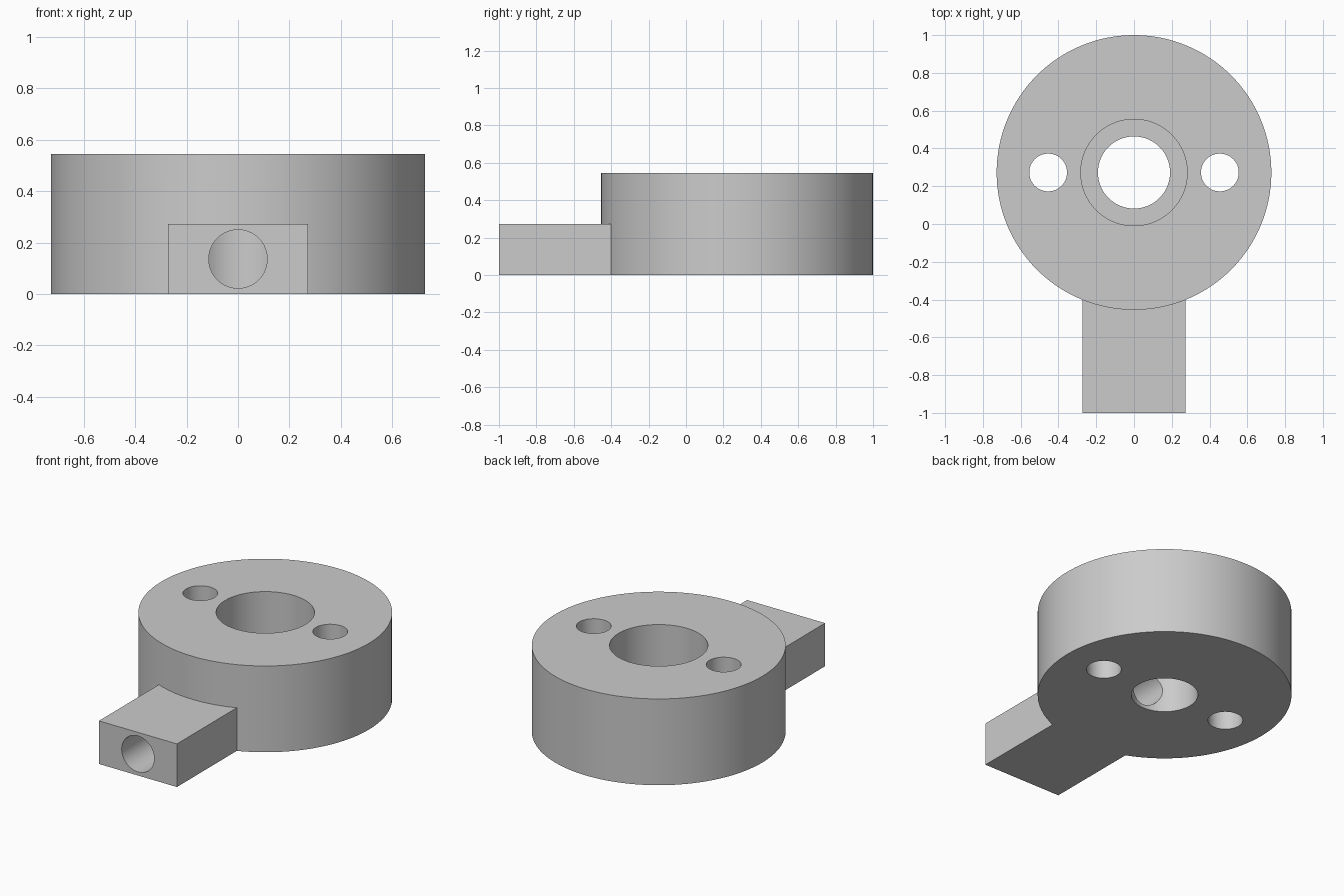
import bpy
import math

old = bpy.data.objects.get("Cube")
if old:
    bpy.data.objects.remove(old, do_unlink=True)

U = 1 / 11            # one design unit
CY = 3 * U            # centre of the ring along y
HEIGHT = 6 * U

grey = bpy.data.materials.new("plain grey")
grey.use_nodes = True
colour = (0.6, 0.6, 0.6, 1)
grey.diffuse_color = colour
grey.node_tree.nodes["Principled BSDF"].inputs["Base Color"].default_value = colour


def cylinder(name, radius, z0, z1, x=0, sides=96):
    bpy.ops.mesh.primitive_cylinder_add(
        vertices=sides, radius=radius, depth=z1 - z0, location=(x, CY, (z0 + z1) / 2))
    ob = bpy.context.object
    ob.name = name
    ob.data.materials.append(grey)
    return ob


def combine(target, other, operation):
    other.hide_render = True
    mod = target.modifiers.new(other.name, "BOOLEAN")
    mod.operation = operation
    mod.solver = "EXACT"
    mod.object = other
    bpy.context.view_layer.objects.active = target
    bpy.ops.object.modifier_apply(modifier=mod.name)
    bpy.data.objects.remove(other, do_unlink=True)


# Round body
body = cylinder("ring_with_arm", 8 * U, 0, HEIGHT, sides=128)

# Rectangular arm reaching forward from the body
y0, y1 = -1, -0.2
bpy.ops.mesh.primitive_cube_add(size=1, location=(0, (y0 + y1) / 2, 1.5 * U))
arm = bpy.context.object
arm.name = "arm"
arm.scale = (6 * U, y1 - y0, 3 * U)
bpy.ops.object.transform_apply(location=False, rotation=False, scale=True)
arm.data.materials.append(grey)
combine(body, arm, "UNION")

# Stepped centre hole
combine(body, cylinder("centre_hole", 2.1 * U, -0.1, HEIGHT + 0.1), "DIFFERENCE")
combine(body, cylinder("counterbore", 3.1 * U, HEIGHT / 2, HEIGHT + 0.1), "DIFFERENCE")

# Pair of screw holes
for side in (-1, 1):
    hole = cylinder("screw_hole", 1.1 * U, -0.1, HEIGHT + 0.1, side * 5 * U, 64)
    combine(body, hole, "DIFFERENCE")

# Bore through the arm into the centre hole
bpy.ops.mesh.primitive_cylinder_add(
    vertices=64, radius=1.25 * U, depth=CY + 1.1,
    location=(0, (CY - 1.1) / 2, 1.5 * U), rotation=(math.pi / 2, 0, 0))
bore = bpy.context.object
bore.name = "arm_bore"
bore.data.materials.append(grey)
combine(body, bore, "DIFFERENCE")

# Smooth round walls, crisp edges
bpy.ops.object.select_all(action="DESELECT")
body.select_set(True)
bpy.context.view_layer.objects.active = body
bpy.ops.object.shade_smooth_by_angle(angle=math.radians(30))
